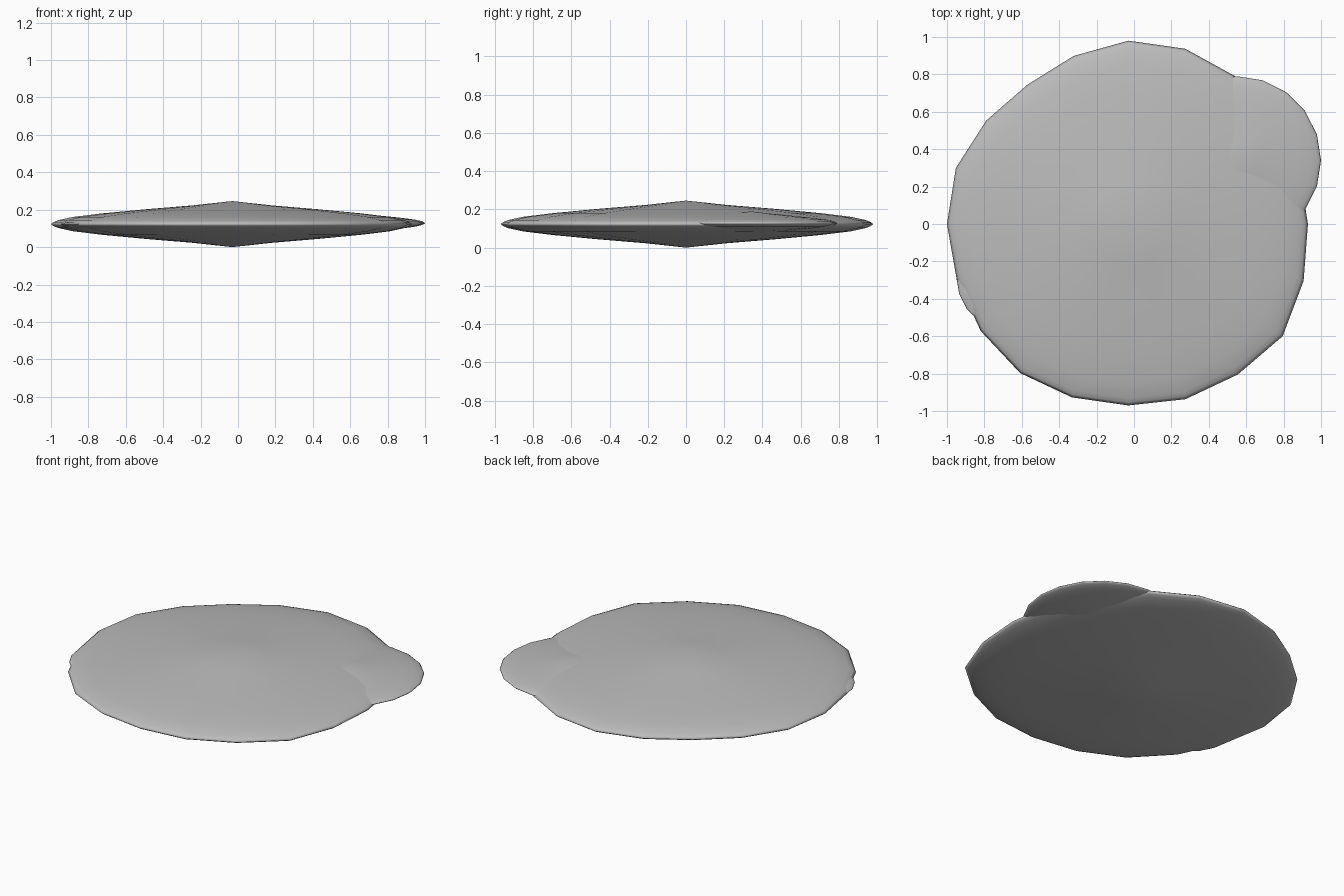
import bpy, bmesh, math

if "Cube" in bpy.data.objects:
    bpy.data.objects.remove(bpy.data.objects["Cube"])

grey = bpy.data.materials.new("mid_grey")
grey.diffuse_color = (0.5, 0.5, 0.5, 1)
grey.use_nodes = True
grey.node_tree.nodes["Principled BSDF"].inputs["Base Color"].default_value = grey.diffuse_color

# Half profile of a flattened blob: (fraction of rim radius, half height)
PROFILE = [(0.22, 0.100), (0.47, 0.080), (0.72, 0.057), (0.88, 0.038), (0.96, 0.021), (0.985, 0.011)]
APEX = 0.123
SIDES = 20


def disc(name, centre, radii, height):
    """Revolve the pointed lens profile around a slightly uneven rim."""
    bm = bmesh.new()
    cx, cy, cz = centre
    rows = PROFILE + [(1.0, 0.0)] + [(f, -h) for f, h in reversed(PROFILE)]
    rings = []
    for f, h in rows:
        ring = []
        for i in range(SIDES):
            a = math.tau * i / SIDES
            r = f * radii[i]
            ring.append(bm.verts.new((cx + r * math.cos(a), cy + r * math.sin(a), cz + h * height)))
        rings.append(ring)
    top = bm.verts.new((cx, cy, cz + APEX * height))
    bottom = bm.verts.new((cx, cy, cz - APEX * height))
    for i in range(SIDES):
        j = (i + 1) % SIDES
        bm.faces.new((top, rings[0][i], rings[0][j]))
        bm.faces.new((bottom, rings[-1][j], rings[-1][i]))
        for upper, lower in zip(rings, rings[1:]):
            bm.faces.new((upper[i], lower[i], lower[j], upper[j]))
    bmesh.ops.recalc_face_normals(bm, faces=bm.faces)
    for face in bm.faces:
        face.smooth = True
    mesh = bpy.data.meshes.new(name)
    bm.to_mesh(mesh)
    bm.free()
    mesh.materials.append(grey)
    obj = bpy.data.objects.new(name, mesh)
    bpy.context.collection.objects.link(obj)


# Large body with an uneven rim, counter-clockwise from +x
body_rim = [0.96, 0.96, 0.965, 0.975, 0.985, 0.98, 0.945, 0.92, 0.94, 0.97,
            0.97, 0.965, 0.975, 0.985, 0.975, 0.97, 0.985, 0.995, 1.02, 0.985]
disc("main_disc", (-0.03, 0, 0.123), body_rim, 1.0)

# Smaller lobes that poke out of the rim
disc("right_lobe", (0.55, 0.34, 0.128), [0.45] * SIDES, 0.5)
disc("left_lobe", (-0.65, -0.28, 0.123), [0.3] * SIDES, 0.35)
